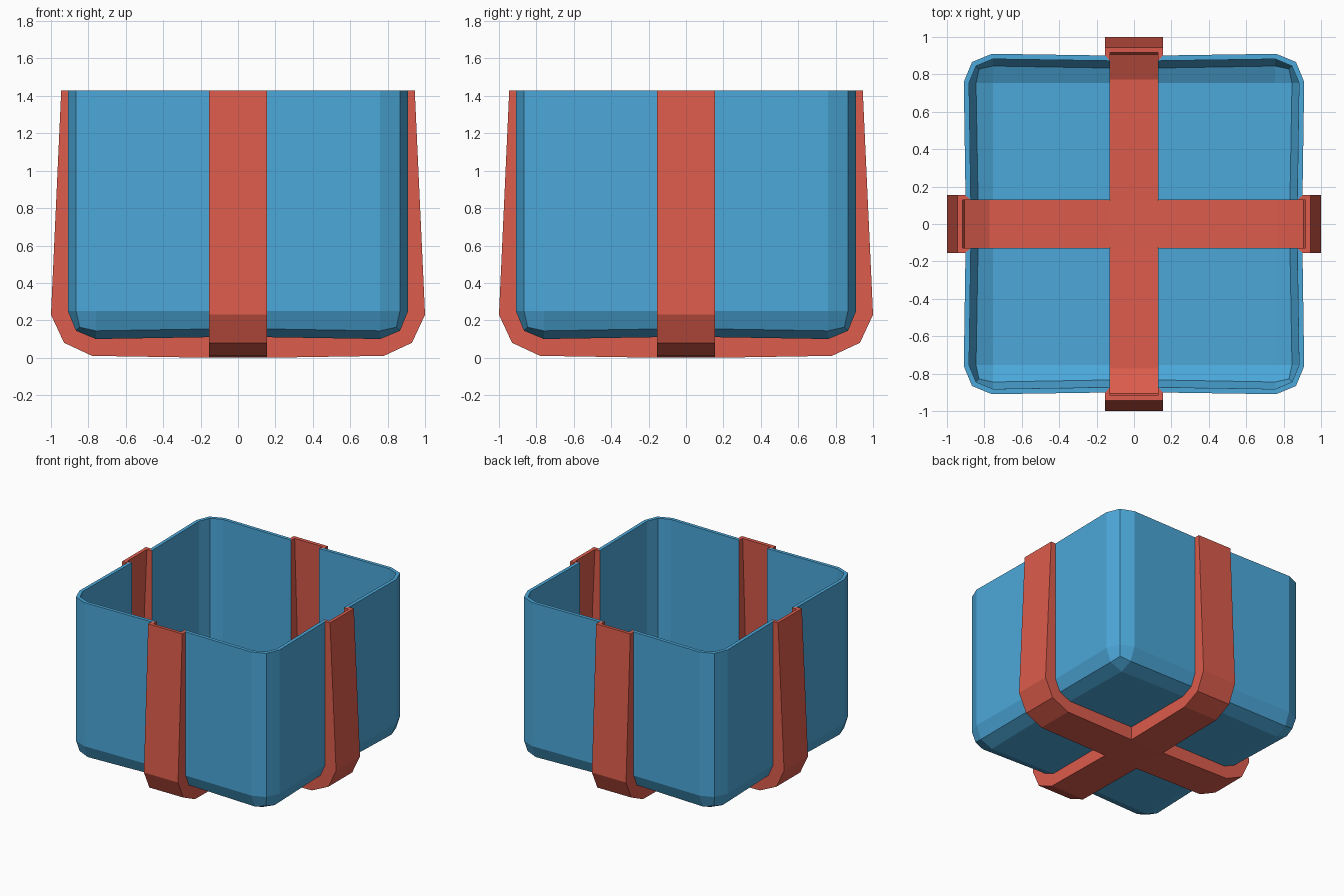
import bpy, bmesh

if "Cube" in bpy.data.objects:
    bpy.data.objects.remove(bpy.data.objects["Cube"])

TOP, HALF, BASE, ROUND, STRAP, WALL = 1.43, 0.91, 0.10, 0.15, 0.155, 0.028


def material(name, color):
    m = bpy.data.materials.new(name)
    m.diffuse_color = (*color, 1)
    m.use_nodes = True
    m.node_tree.nodes["Principled BSDF"].inputs["Base Color"].default_value = m.diffuse_color
    return m


mats = [material("blue", (0.072, 0.392, 0.701)), material("red", (0.716, 0.107, 0.072))]


def set_radius(v, r):
    axis = 0 if abs(v.co.x) > abs(v.co.y) else 1
    v.co[axis] = r if v.co[axis] > 0 else -r


def bin_shell():
    # Block with rounded vertical and bottom edges, open on top
    bm = bmesh.new()
    bmesh.ops.create_cube(bm, size=2)
    for v in bm.verts:
        v.co.x *= HALF
        v.co.y *= HALF
        v.co.z = TOP if v.co.z > 0 else BASE
    edges = [e for e in bm.edges if min(v.co.z for v in e.verts) < 1]
    bmesh.ops.bevel(bm, geom=edges, offset=ROUND, offset_type='OFFSET',
                    segments=2, profile=0.5, affect='EDGES')
    lid = [f for f in bm.faces if min(v.co.z for v in f.verts) > TOP - 0.01]
    bmesh.ops.delete(bm, geom=lid, context='FACES')

    # Cut the cross of strap strips and push it outwards
    for axis in ((1, 0, 0), (0, 1, 0)):
        for s in (-STRAP, STRAP):
            bmesh.ops.bisect_plane(bm, geom=bm.verts[:] + bm.edges[:] + bm.faces[:],
                                   plane_co=[a * s for a in axis], plane_no=axis)

    def in_strip(f):
        c = f.calc_center_median()
        return min(abs(c.x), abs(c.y)) < STRAP - 0.01

    strip = [f for f in bm.faces if in_strip(f)]
    old = set(f for f in bm.faces if not in_strip(f))
    res = bmesh.ops.extrude_face_region(bm, geom=strip)
    new = set(g for g in res["geom"] if isinstance(g, bmesh.types.BMVert))
    left = [f for f in strip if f.is_valid]
    if left:
        bmesh.ops.delete(bm, geom=left, context='FACES')
    caps = [f for f in bm.faces if min(v.co.z for v in f.verts) > TOP - 0.01]
    bmesh.ops.delete(bm, geom=caps, context='FACES')
    for f in bm.faces:
        f.material_index = 0 if f in old else 1

    for v in bm.verts:
        x, y, z = abs(v.co.x), abs(v.co.y), v.co.z
        r = max(x, y)
        if v in new:
            # Strap profile from rim to underside
            if z > 1:
                set_radius(v, 0.945)
            elif z > 0.2:
                set_radius(v, 1.0)
                v.co.z = 0.23
            elif z > 0.12:
                set_radius(v, 0.93)
                v.co.z = 0.08
            elif r > 0.5:
                set_radius(v, 0.78)
                v.co.z = 0.01
            else:
                v.co.z = 0
        elif min(x, y) < STRAP + 0.01:
            # Panels dip slightly towards the straps
            if z > 0.12:
                set_radius(v, r - 0.009)
            if z < 0.2:
                v.co.z += 0.01
    bmesh.ops.recalc_face_normals(bm, faces=bm.faces[:])
    # Open surface: make sure the floor faces down
    floor = min(bm.faces, key=lambda f: f.calc_center_median().z)
    if floor.normal.z > 0:
        bmesh.ops.reverse_faces(bm, faces=bm.faces[:])
    me = bpy.data.meshes.new("shell")
    bm.to_mesh(me)
    bm.free()
    return me


# Thicken the shell inwards
shell = bpy.data.objects.new("shell", bin_shell())
bpy.context.collection.objects.link(shell)
for m in mats:
    shell.data.materials.append(m)
mod = shell.modifiers.new("wall", 'SOLIDIFY')
mod.thickness = WALL
mod.offset = -1
mod.use_even_offset = True
mod.use_quality_normals = True
thick = bpy.data.meshes.new_from_object(shell.evaluated_get(bpy.context.evaluated_depsgraph_get()))
bpy.data.objects.remove(shell)

# Split into the blue bin panels and the red cross straps
for index, name in enumerate(("bin_panels", "cross_straps")):
    bm = bmesh.new()
    bm.from_mesh(thick)
    bmesh.ops.delete(bm, geom=[f for f in bm.faces if f.material_index != index], context='FACES')
    for f in bm.faces:
        f.material_index = 0
        f.smooth = False
    me = bpy.data.meshes.new(name)
    bm.to_mesh(me)
    bm.free()
    me.materials.append(mats[index])
    bpy.context.collection.objects.link(bpy.data.objects.new(name, me))
